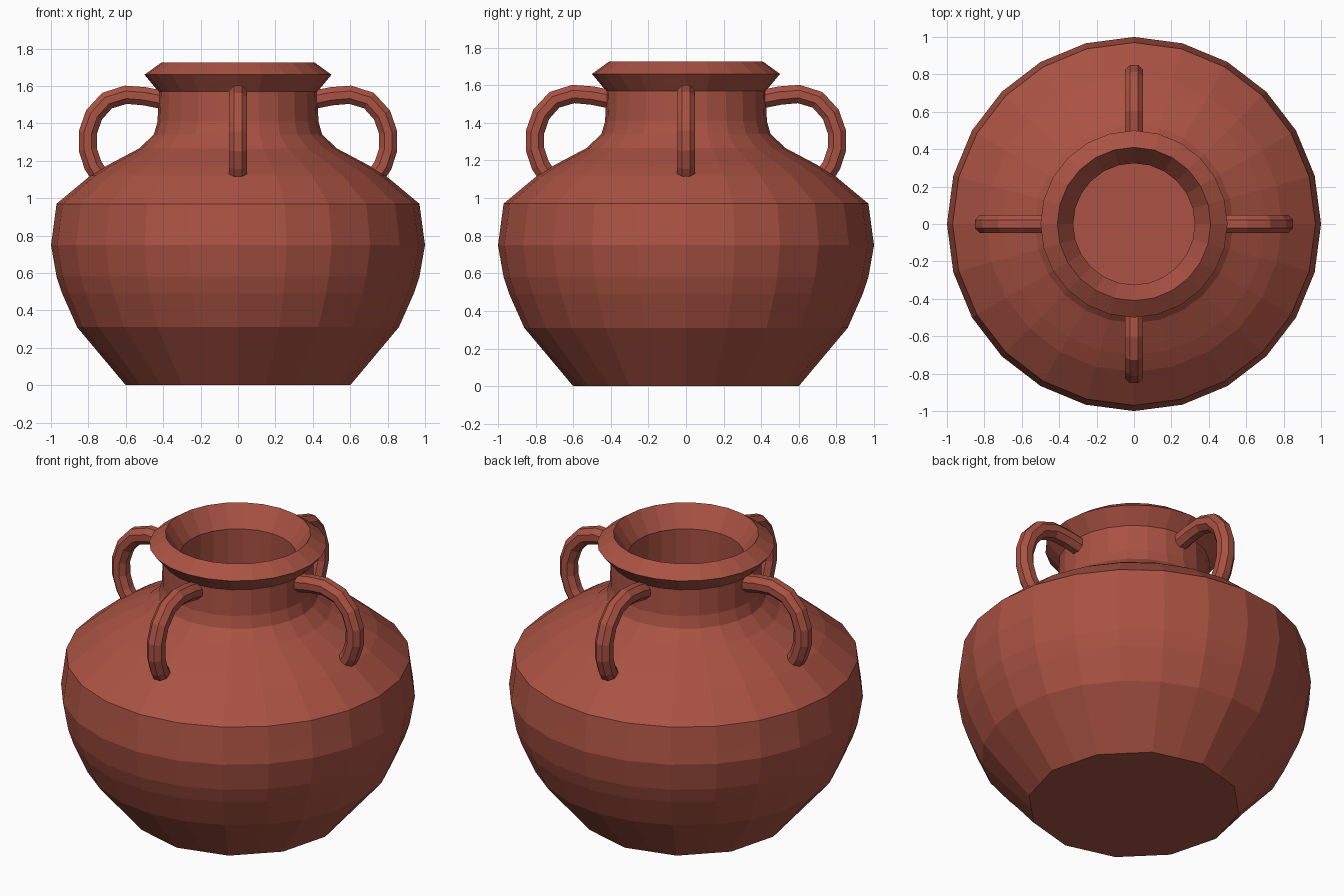
import bpy, bmesh, math
from mathutils import Vector, Matrix

if "Cube" in bpy.data.objects:
    bpy.data.objects.remove(bpy.data.objects["Cube"])

clay = bpy.data.materials.new("terracotta clay")
clay.diffuse_color = (0.40, 0.085, 0.055, 1)
clay.use_nodes = True
clay.node_tree.nodes["Principled BSDF"].inputs["Base Color"].default_value = clay.diffuse_color
SEG = 24


def finish(bm, name):
    bmesh.ops.recalc_face_normals(bm, faces=bm.faces)
    mesh = bpy.data.meshes.new(name)
    bm.to_mesh(mesh)
    bm.free()
    mesh.materials.append(clay)
    ob = bpy.data.objects.new(name, mesh)
    bpy.context.collection.objects.link(ob)
    return ob


def bridge(bm, rings):
    """Quads between neighbouring rings, caps at both ends."""
    n = len(rings[0])
    for a, b in zip(rings, rings[1:]):
        for i in range(n):
            j = (i + 1) % n
            bm.faces.new((a[i], a[j], b[j], b[i]))
    bm.faces.new(rings[0])
    bm.faces.new(rings[-1])


# Pot body: outer wall from the foot up, over the rim, then down the inner wall
outer = [(0.60, 0.0), (0.86, 0.31), (0.94, 0.49), (0.97, 0.58), (1.0, 0.75),
         (0.99, 0.82), (0.97, 0.97), (0.79, 1.12), (0.70, 1.175), (0.53, 1.265),
         (0.45, 1.34), (0.43, 1.41), (0.425, 1.57), (0.50, 1.66), (0.41, 1.725)]
inner = [(0.325, 1.60), (0.33, 1.38), (0.45, 1.20), (0.68, 1.06), (0.87, 0.92),
         (0.89, 0.75), (0.84, 0.52), (0.76, 0.33), (0.55, 0.10)]
bm = bmesh.new()
rings = []
for r, z in outer + inner:
    ring = []
    for i in range(SEG):
        a = 2 * math.pi * i / SEG
        # the foot is a coarser polygon with half as many sides
        k = math.cos(2 * math.pi / SEG) if z == 0 and i % 2 else 1
        ring.append(bm.verts.new((r * k * math.cos(a), r * k * math.sin(a), z)))
    rings.append(ring)
bridge(bm, rings)
finish(bm, "pot_body")

# Four loop handles: octagonal tube along a path from neck to shoulder
path = [Vector((x, 0, z)) for x, z in
        [(0.40, 1.525), (0.50, 1.545), (0.60, 1.553), (0.70, 1.522), (0.77, 1.445),
         (0.803, 1.35), (0.803, 1.26), (0.775, 1.175), (0.745, 1.13)]]
for k, side in enumerate(("right", "back", "left", "front")):
    bm = bmesh.new()
    rings = []
    for i, p in enumerate(path):
        t = (path[min(i + 1, len(path) - 1)] - path[max(i - 1, 0)]).normalized()
        n = Vector((-t.z, 0, t.x))
        ring = []
        for s in range(8):
            a = math.pi / 8 + s * math.pi / 4
            ring.append(bm.verts.new(p + 0.053 * (n * math.cos(a) + Vector((0, math.sin(a), 0)))))
        rings.append(ring)
    bridge(bm, rings)
    bm.transform(Matrix.Rotation(k * math.pi / 2, 4, 'Z'))
    finish(bm, side + "_handle")
